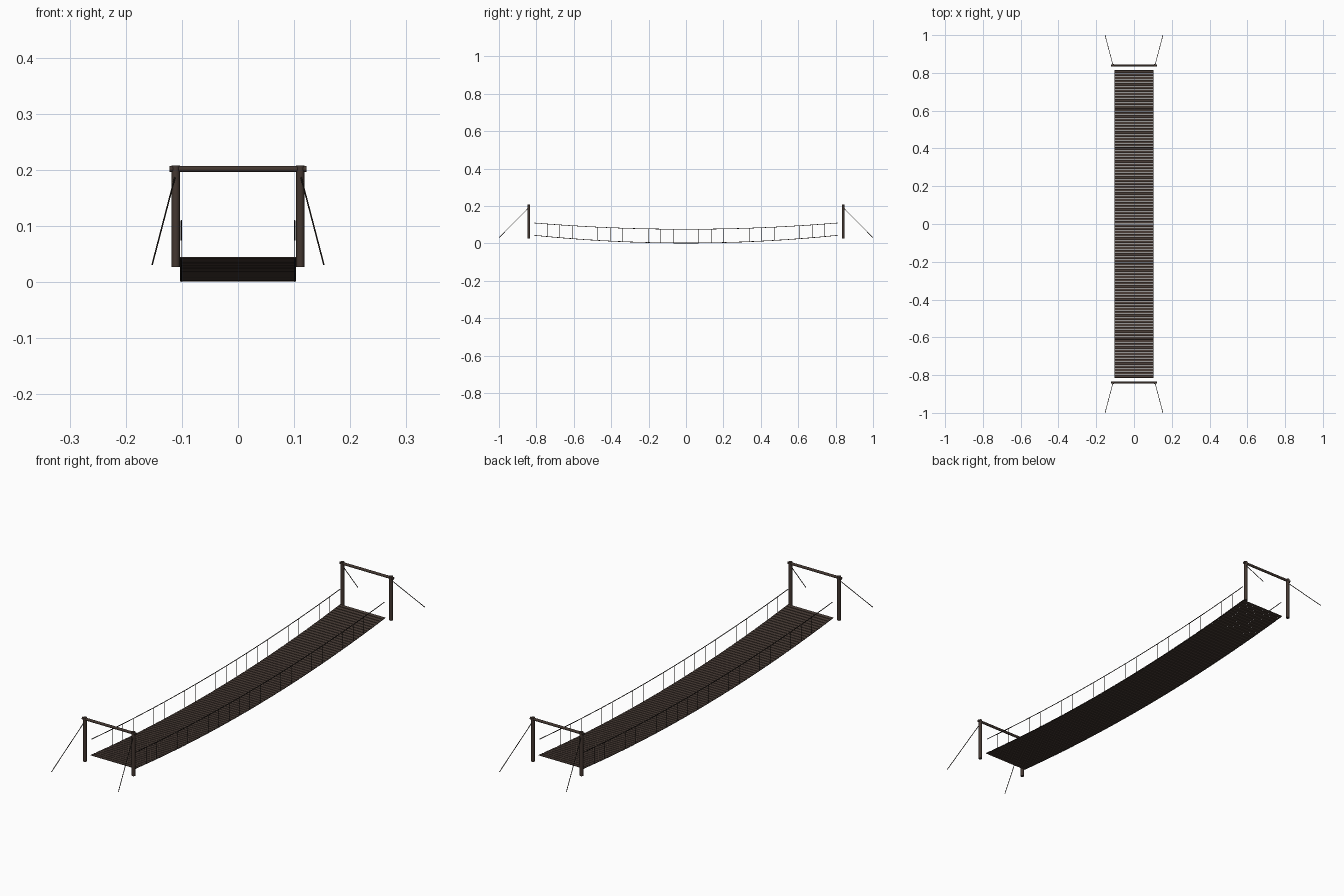
import bpy, bmesh, math
from mathutils import Vector, Matrix

if "Cube" in bpy.data.objects:
    bpy.data.objects.remove(bpy.data.objects["Cube"])


def material(name, rgb):
    m = bpy.data.materials.new(name)
    m.diffuse_color = (*rgb, 1)
    m.use_nodes = True
    m.node_tree.nodes["Principled BSDF"].inputs["Base Color"].default_value = m.diffuse_color
    return m


PLANK = material("dark brown planks", (0.067, 0.046, 0.037))
WOOD = material("dark brown posts", (0.056, 0.038, 0.030))
ROPE = material("near black rope", (0.020, 0.015, 0.012))

HALF = 0.81        # half length of the ropes
SAG = 0.041
THICK = 0.0024


def deck_z(y):     # top of the deck
    return 0.0036 + SAG * (y / HALF) ** 2


def rail_z(y):
    return 0.0755 + 0.0335 * (y / HALF) ** 2


def make_object(name, bm, mat):
    bmesh.ops.recalc_face_normals(bm, faces=bm.faces)
    me = bpy.data.meshes.new(name)
    bm.to_mesh(me)
    bm.free()
    me.materials.append(mat)
    ob = bpy.data.objects.new(name, me)
    bpy.context.collection.objects.link(ob)
    return ob


def add_rod(bm, a, b, r, sides):
    a, b = Vector(a), Vector(b)
    d = b - a
    mat = Matrix.Translation((a + b) / 2) @ d.to_track_quat('Z', 'Y').to_matrix().to_4x4()
    bmesh.ops.create_cone(bm, cap_ends=True, segments=sides, radius1=r, radius2=r,
                          depth=d.length, matrix=mat)


def smooth(ob):
    for p in ob.data.polygons:
        p.use_smooth = len(p.vertices) == 4


# deck planks, each tilted to follow the sag
N = 96
GAP = 0.0027
pitch = (2 * 0.814 + GAP) / N
bm = bmesh.new()
for i in range(N):
    y = (i + 0.5 - N / 2) * pitch
    tilt = math.atan(2 * SAG * y / HALF ** 2)
    m = (Matrix.Translation((0, y, deck_z(y) - THICK / 2)) @ Matrix.Rotation(tilt, 4, 'X')
         @ Matrix.Diagonal((0.206, pitch - GAP, THICK, 1)))
    bmesh.ops.create_cube(bm, size=1, matrix=m)
make_object("deck_planks", bm, PLANK)

# hand ropes, deck ropes and the thin hangers joining them
STEPS = 24
ys = [-HALF + 2 * HALF * i / STEPS for i in range(STEPS + 1)]
for side, label in ((-1, "left"), (1, "right")):
    x = side * 0.101
    for part, height in (("hand", rail_z), ("deck", lambda y: deck_z(y) - 0.0018)):
        bm = bmesh.new()
        for a, b in zip(ys, ys[1:]):
            add_rod(bm, (x, a, height(a)), (x, b, height(b)), 0.0015, 8)
        smooth(make_object(f"{label}_{part}_rope", bm, ROPE))
    bm = bmesh.new()
    for y in ys[1:-1]:
        add_rod(bm, (x, y, deck_z(y) - 0.002), (x, y, rail_z(y)), 0.0007, 6)
    smooth(make_object(label + "_hanger_ropes", bm, ROPE))

# end gates: two posts, a crossbar and two guy ropes
for end, label in ((-1, "front"), (1, "back")):
    y = end * 0.84
    bm = bmesh.new()
    for s in (-1, 1):
        add_rod(bm, (s * 0.111, y, 0.027), (s * 0.111, y, 0.208), 0.0072, 16)
    smooth(make_object(label + "_posts", bm, WOOD))
    bm = bmesh.new()
    add_rod(bm, (-0.122, y, 0.2015), (0.122, y, 0.2015), 0.0054, 16)
    smooth(make_object(label + "_crossbar", bm, WOOD))
    bm = bmesh.new()
    for s in (-1, 1):
        add_rod(bm, (s * 0.111, y, 0.192), (s * 0.153, end * 0.999, 0.031), 0.0014, 8)
    smooth(make_object(label + "_guy_ropes", bm, ROPE))
